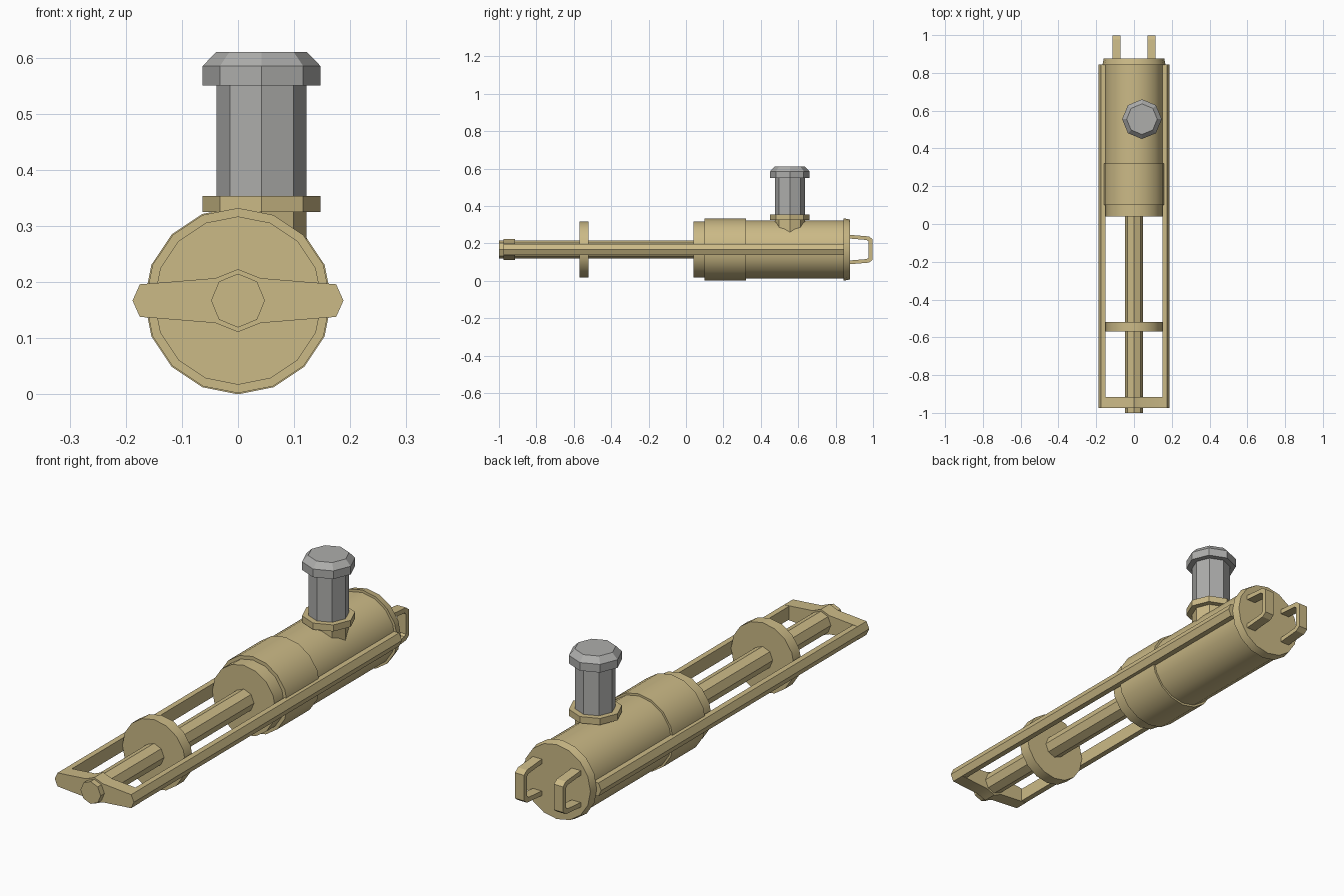
import bpy, bmesh
from math import sin, cos, pi
from mathutils import Vector

if "Cube" in bpy.data.objects:
    bpy.data.objects.remove(bpy.data.objects["Cube"])

CZ = 0.167  # height of the long axis


def material(name, color):
    m = bpy.data.materials.new(name)
    m.diffuse_color = color
    m.use_nodes = True
    m.node_tree.nodes["Principled BSDF"].inputs["Base Color"].default_value = m.diffuse_color
    return m


brass = material("brass", (0.60, 0.49, 0.24, 1))
grey = material("grey_metal", (0.42, 0.42, 0.41, 1))


def finish(name, bm, mat):
    bmesh.ops.recalc_face_normals(bm, faces=bm.faces)
    me = bpy.data.meshes.new(name)
    bm.to_mesh(me)
    bm.free()
    me.materials.append(mat)
    ob = bpy.data.objects.new(name, me)
    bpy.context.collection.objects.link(ob)
    bpy.ops.object.select_all(action='DESELECT')
    ob.select_set(True)
    bpy.context.view_layer.objects.active = ob
    bpy.ops.object.shade_smooth_by_angle(angle=pi / 6)
    return ob


def lathe(name, profile, sides, mat, axis='Y', centre=(0, 0, CZ)):
    """Closed turned solid from (position, radius) pairs."""
    bm = bmesh.new()
    c = Vector(centre)
    rings = []
    for p, r in profile:
        ring = []
        for i in range(sides):
            a = 2 * pi * i / sides
            u, v = r * sin(a), r * cos(a)
            ring.append(bm.verts.new(c + Vector((u, p, v) if axis == 'Y' else (u, v, p))))
        rings.append(ring)
    for lo, hi in zip(rings, rings[1:]):
        for i in range(sides):
            j = (i + 1) % sides
            bm.faces.new((lo[i], lo[j], hi[j], hi[i]))
    bm.faces.new(rings[0])
    bm.faces.new(rings[-1])
    return finish(name, bm, mat)


def prism(name, outline, start, end, axis, mat, mirror=False):
    """Extrude an outline along y (points x,z) or x (points y,z)."""
    bm = bmesh.new()
    verts = [bm.verts.new((a, start, b) if axis == 'Y' else (start, a, b)) for a, b in outline]
    face = bm.faces.new(verts)
    ext = bmesh.ops.extrude_face_region(bm, geom=[face], use_keep_orig=True)
    move = Vector((0, end - start, 0) if axis == 'Y' else (end - start, 0, 0))
    bmesh.ops.translate(bm, vec=move, verts=[v for v in ext['geom'] if isinstance(v, bmesh.types.BMVert)])
    ob = finish(name, bm, mat)
    if mirror:
        ob.modifiers.new("mirror", 'MIRROR')
    return ob


# Stepped barrel: nose, sleeve, main tube, end flange
lathe("barrel", [(0.04, 0.15), (0.10, 0.15), (0.10, 0.165), (0.32, 0.165), (0.32, 0.156),
                 (0.843, 0.156), (0.843, 0.167), (0.877, 0.16)], 16, brass)

# Piston rod and its disc
lathe("piston_rod", [(-1.0, 0.048), (0.06, 0.048)], 8, brass)
lathe("piston_disc", [(-0.57, 0.15), (-0.52, 0.15)], 16, brass)

# Side rails running from the crossbar to the end flange
prism("side_rails", [(0.151, 0.196), (0.175, 0.196), (0.188, CZ), (0.175, 0.139), (0.151, 0.139)],
      -0.93, 0.844, 'Y', brass, mirror=True)

# Crossbar with raised hub
half = [(0.0, 0.056), (0.04, 0.040), (0.175, 0.029), (0.188, 0.0)]
right = half + [(x, -z) for x, z in half[-2::-1]]
outline = right + [(-x, z) for x, z in right[-2:0:-1]]
prism("crossbar", [(x, CZ + z) for x, z in outline], -0.975, -0.915, 'Y', brass)

# Two D-shaped grab handles on the rear face
outer = [(0.87, 0.079), (0.978, 0.070), (0.998, 0.055)]
inner = [(0.87, 0.059), (0.967, 0.051), (0.976, 0.043)]
u_out = outer + [(y, -z) for y, z in reversed(outer)]
u_in = inner + [(y, -z) for y, z in reversed(inner)]
prism("rear_handles", [(y, CZ + z) for y, z in u_out + u_in[::-1]], 0.071, 0.114, 'X', brass, mirror=True)

# Offset filler port: brass neck and flange, grey stem and chamfered cap
port = (0.042, 0.555, 0)
lathe("port_neck", [(0.20, 0.08), (0.325, 0.08), (0.325, 0.105), (0.353, 0.105)], 8, brass, 'Z', port)
lathe("port_stem_and_cap", [(0.353, 0.08), (0.55, 0.08), (0.55, 0.105), (0.585, 0.105), (0.61, 0.081)],
      8, grey, 'Z', port)
